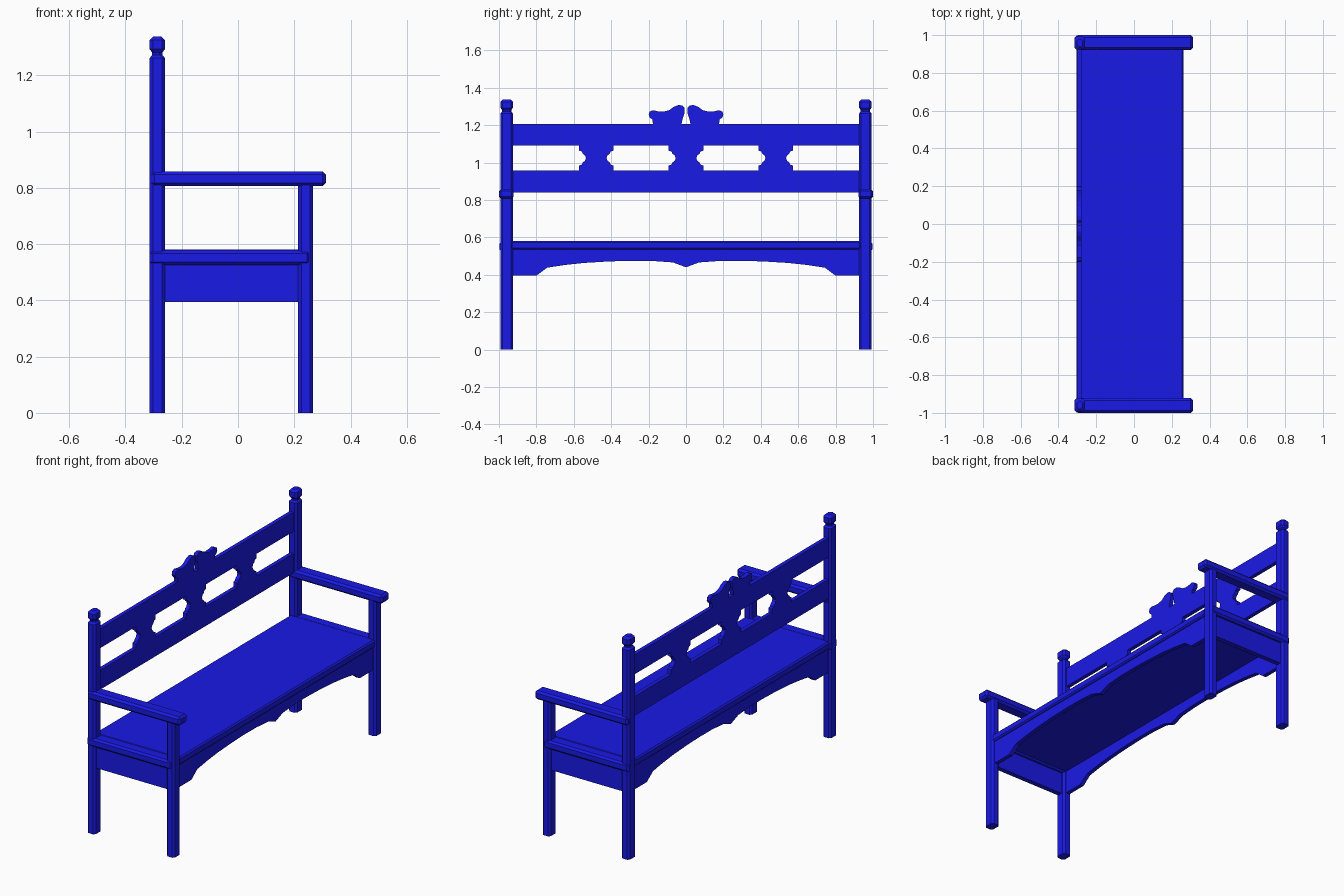
import bpy, bmesh

if "Cube" in bpy.data.objects:
    bpy.data.objects.remove(bpy.data.objects["Cube"])

blue = bpy.data.materials.new("blue_paint")
blue.diffuse_color = (0.01, 0.01, 0.8, 1)
blue.use_nodes = True
blue.node_tree.nodes["Principled BSDF"].inputs["Base Color"].default_value = blue.diffuse_color


def finish(name, bm):
    bmesh.ops.recalc_face_normals(bm, faces=bm.faces)
    me = bpy.data.meshes.new(name)
    bm.to_mesh(me)
    bm.free()
    me.materials.append(blue)
    ob = bpy.data.objects.new(name, me)
    bpy.context.collection.objects.link(ob)
    return ob


def box(name, x, y, z, bevel=0.0):
    """Chamfered box from (min, max) ranges."""
    bm = bmesh.new()
    bmesh.ops.create_cube(bm, size=1)
    for v in bm.verts:
        v.co = [(r[0] + r[1]) / 2 + c * (r[1] - r[0]) for c, r in zip(v.co, (x, y, z))]
    if bevel:
        bmesh.ops.bevel(bm, geom=bm.edges[:], offset=bevel, segments=1, affect='EDGES')
    return finish(name, bm)


def board(name, outline, x0, x1, y=0.0):
    """Flat board cut to a (y, z) outline, with thickness along x."""
    bm = bmesh.new()
    face = bm.faces.new([bm.verts.new((x0, y + p, z)) for p, z in outline])
    ext = bmesh.ops.extrude_face_region(bm, geom=[face])
    for v in ext["geom"]:
        if isinstance(v, bmesh.types.BMVert):
            v.co.x = x1
    return finish(name, bm)


def post(name, x, y, levels):
    """Post with chamfered corners; levels are (z, inset) rings."""
    bm = bmesh.new()
    rings = []
    for z, i in levels:
        a, b, c, d = x[0] + i, x[1] - i, y[0] + i, y[1] - i
        k = 0.011
        pts = [(a + k, c), (b - k, c), (b, c + k), (b, d - k),
               (b - k, d), (a + k, d), (a, d - k), (a, c + k)]
        rings.append([bm.verts.new((px, py, z)) for px, py in pts])
    for lo, hi in zip(rings, rings[1:]):
        for j in range(8):
            bm.faces.new((lo[j], lo[(j + 1) % 8], hi[(j + 1) % 8], hi[j]))
    bm.faces.new(rings[0])
    bm.faces.new(rings[-1])
    return finish(name, bm)


# Ends: posts, armrests, side rails and side aprons
for s, side in ((-1, "near"), (1, "far")):
    def span(a, b):
        return tuple(sorted((s * a, s * b)))
    py = span(0.925, 0.992)
    post("back_post_" + side, (-0.314, -0.26), py,
         [(0, 0), (1.262, 0), (1.272, 0.009), (1.281, 0.009),
          (1.293, 0), (1.325, 0), (1.338, 0.012)])
    post("front_post_" + side, (0.214, 0.267), py, [(0, 0), (0.82, 0)])
    box("armrest_" + side, (-0.309, 0.312), span(0.922, 1.0), (0.806, 0.859), 0.012)
    box("side_rail_" + side, (-0.314, 0.257), span(0.922, 0.997), (0.526, 0.578), 0.011)
    box("side_apron_" + side, (-0.28, 0.235), span(0.945, 0.975), (0.395, 0.535))

# Seat
box("seat", (-0.305, 0.262), (-0.935, 0.935), (0.534, 0.58), 0.008)

# Scalloped aprons, front and back
half = [(0.935, 0.395), (0.80, 0.395), (0.743, 0.438), (0.65, 0.452), (0.55, 0.463),
        (0.42, 0.471), (0.3, 0.475), (0.18, 0.474), (0.07, 0.466)]
curve = half + [(0, 0.44)] + [(-y, z) for y, z in reversed(half)]
apron = curve + [(-0.935, 0.54), (0.935, 0.54)]
board("front_apron", apron, 0.225, 0.25)
board("back_apron", apron, -0.3, -0.275)

# Backrest rails
BX = (-0.302, -0.278)
box("lower_back_rail", BX, (-0.935, 0.935), (0.84, 0.957))
box("upper_back_rail", BX, (-0.935, 0.935), (1.09, 1.207))

# Splats with notched waists
edge = [(0.093, 0.95), (0.093, 0.984), (0.077, 0.989), (0.073, 1.0), (0.06, 1.01),
        (0.055, 1.024), (0.06, 1.038), (0.073, 1.048), (0.077, 1.059),
        (0.093, 1.064), (0.093, 1.1)]
splat = edge + [(-y, z) for y, z in reversed(edge)]
for i, y in enumerate((-0.48, 0, 0.48)):
    board(f"splat_{i + 1}", splat, BX[0], BX[1], y)

# Crest wings on the top rail
wing = [(0.025, 1.2), (0.018, 1.235), (0.008, 1.265), (0.007, 1.293), (0.02, 1.305),
        (0.04, 1.308), (0.065, 1.298), (0.09, 1.28), (0.12, 1.272), (0.15, 1.274),
        (0.177, 1.28), (0.195, 1.272), (0.2, 1.255), (0.193, 1.24), (0.18, 1.23),
        (0.176, 1.2)]
for s, side in ((-1, "near"), (1, "far")):
    board("crest_wing_" + side, [(s * y, z) for y, z in wing], *BX)
